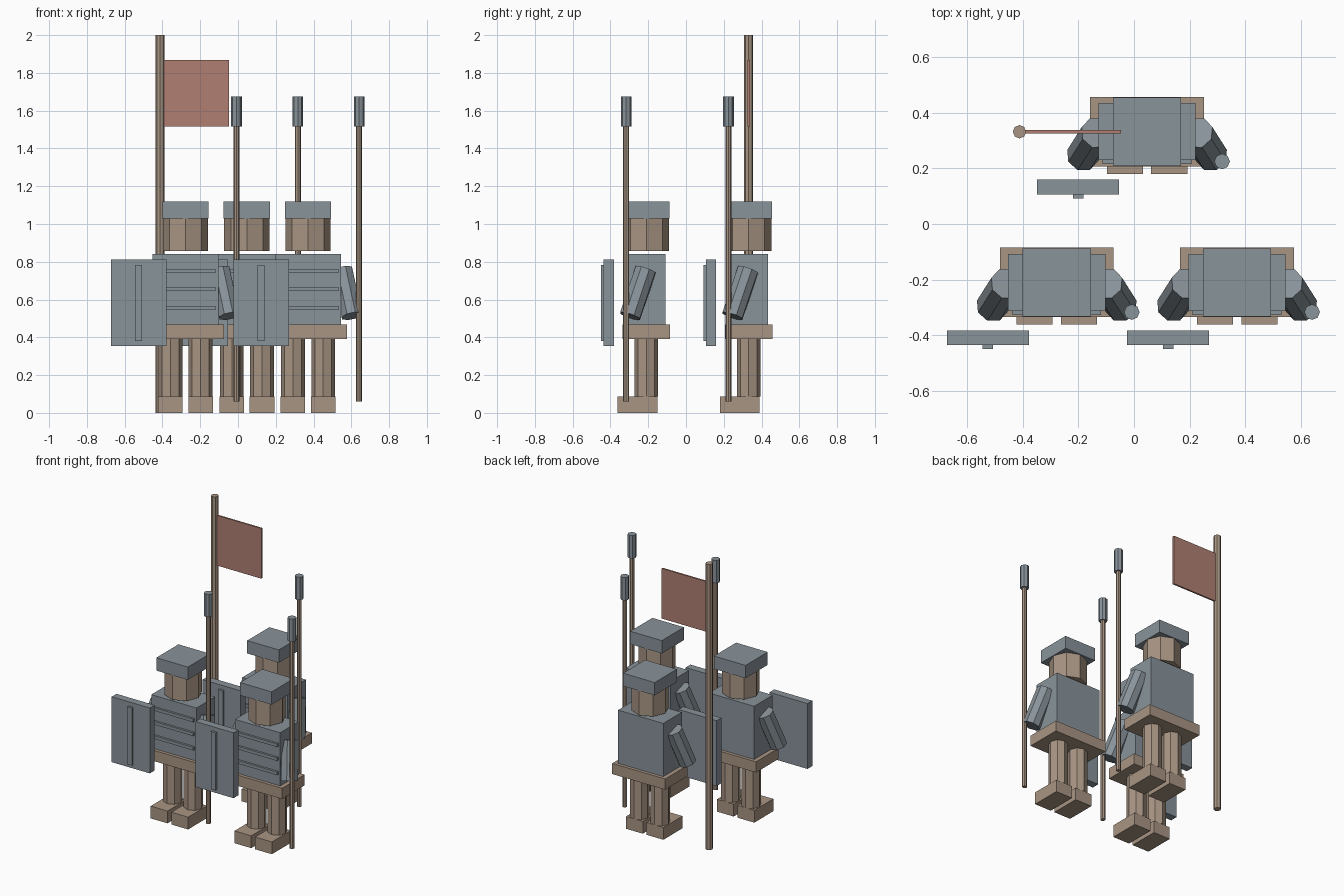
import bpy, bmesh
from mathutils import Vector, Matrix

if "Cube" in bpy.data.objects:
    bpy.data.objects.remove(bpy.data.objects["Cube"])


def material(name, rgb):
    m = bpy.data.materials.new(name)
    m.diffuse_color = (*rgb, 1)
    m.use_nodes = True
    m.node_tree.nodes["Principled BSDF"].inputs["Base Color"].default_value = m.diffuse_color
    return m


STEEL = material("blue_grey_steel", (0.25, 0.292, 0.323))
TAN = material("tan", (0.395, 0.30, 0.23))
RED = material("faded_red", (0.44, 0.213, 0.17))


def finish(bm, name, mat):
    mesh = bpy.data.meshes.new(name)
    bm.to_mesh(mesh)
    bm.free()
    mesh.materials.append(mat)
    ob = bpy.data.objects.new(name, mesh)
    bpy.context.collection.objects.link(ob)
    return ob


def box(name, center, size, mat):
    bm = bmesh.new()
    bmesh.ops.create_cube(bm, size=1, matrix=Matrix.Translation(center) @ Matrix.Diagonal((*size, 1)))
    return finish(bm, name, mat)


def rod(name, a, b, radius, mat):
    """Eight-sided rod between two points."""
    a, b = Vector(a), Vector(b)
    turn = Vector((0, 0, 1)).rotation_difference(b - a).to_matrix().to_4x4()
    bm = bmesh.new()
    bmesh.ops.create_cone(bm, cap_ends=True, segments=8, radius1=radius, radius2=radius,
                          depth=(b - a).length,
                          matrix=Matrix.Translation((a + b) / 2) @ turn)
    return finish(bm, name, mat)


def soldier(x, y):
    # Feet, legs and arms on both sides
    for s in (-1, 1):
        box("foot", (x + s * 0.08, y - 0.047, 0.043), (0.13, 0.21, 0.086), TAN)
        rod("leg", (x + s * 0.08, y, 0.086), (x + s * 0.08, y, 0.40), 0.063, TAN)
        rod("arm", (x + s * 0.18, y - 0.004, 0.757), (x + s * 0.232, y - 0.086, 0.513), 0.059, STEEL)
    # Body
    box("skirt", (x, y, 0.43), (0.41, 0.25, 0.075), TAN)
    box("torso", (x, y, 0.653), (0.35, 0.205, 0.374), STEEL)
    for z in (0.555, 0.655, 0.752):
        box("armour_band", (x, y - 0.107, z), (0.32, 0.02, 0.022), STEEL)
    # Head and helmet
    rod("head", (x, y, 0.857), (x, y, 1.03), 0.12, TAN)
    box("helmet", (x, y, 1.075), (0.245, 0.245, 0.09), STEEL)
    # Shield with central ridge
    box("shield", (x - 0.248, y - 0.199, 0.584), (0.295, 0.053, 0.458), STEEL)
    box("shield_ridge", (x - 0.248, y - 0.231, 0.582), (0.037, 0.018, 0.403), STEEL)
    # Spear
    rod("spear_shaft", (x + 0.27, y - 0.107, 0.06), (x + 0.27, y - 0.107, 1.52), 0.016, TAN)
    rod("spear_tip", (x + 0.27, y - 0.107, 1.515), (x + 0.27, y - 0.107, 1.675), 0.028, STEEL)


for px, py in ((-0.278, -0.21), (0.371, -0.21), (0.047, 0.332)):
    soldier(px, py)

# Banner
rod("banner_pole", (-0.412, 0.332, 0), (-0.412, 0.332, 2.0), 0.024, TAN)
box("banner_cloth", (-0.22, 0.332, 1.692), (0.345, 0.012, 0.351), RED)
